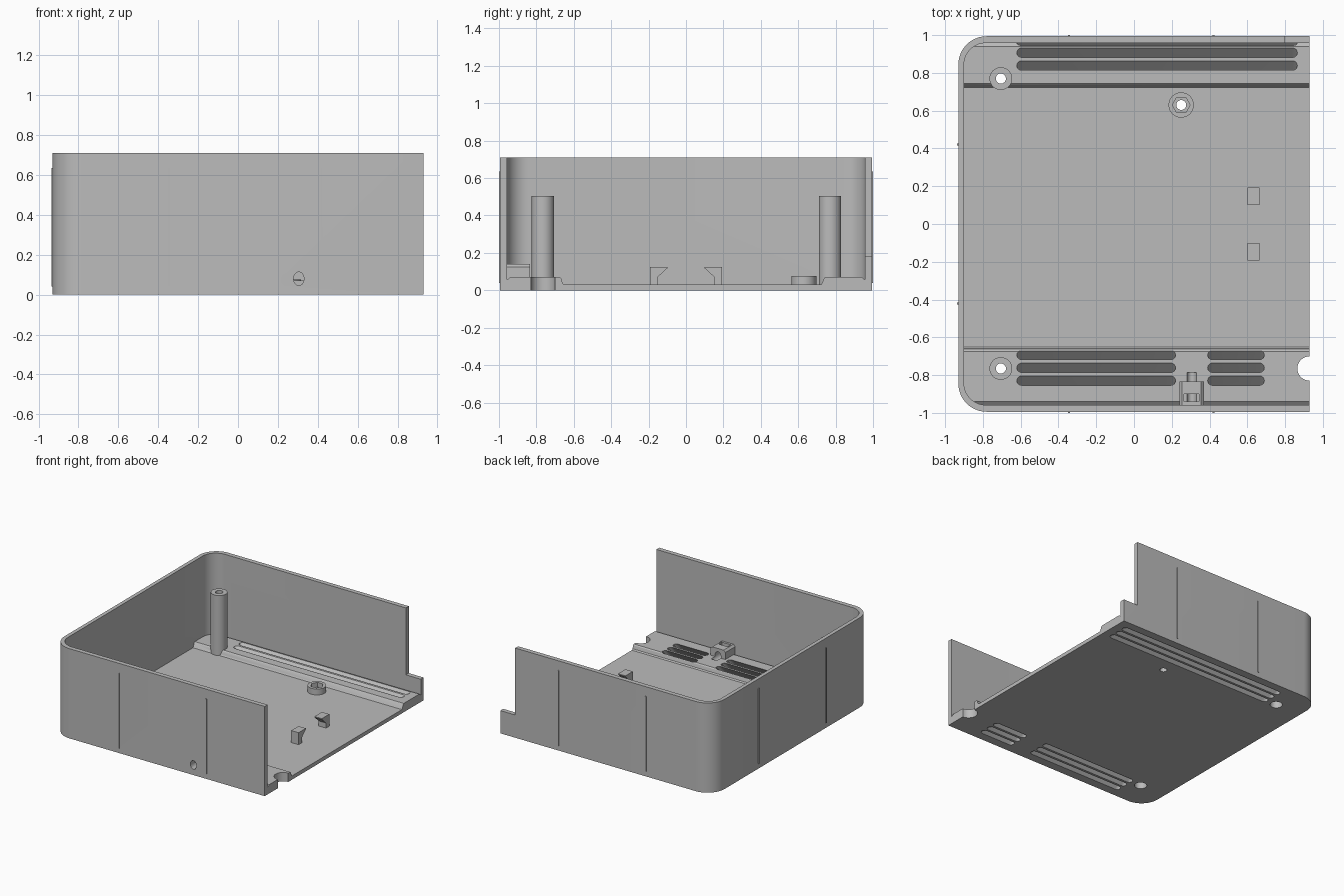
import bpy, bmesh
from math import sin, cos, pi, radians
from mathutils import Vector

if "Cube" in bpy.data.objects:
    bpy.data.objects.remove(bpy.data.objects["Cube"], do_unlink=True)

gray = bpy.data.materials.new("plain_gray")
gray.use_nodes = True
gray.diffuse_color = (0.5, 0.5, 0.5, 1)
gray.node_tree.nodes["Principled BSDF"].inputs["Base Color"].default_value = (0.5, 0.5, 0.5, 1)


# Prism along an axis: 2D points are (y,z), (x,z) or (x,y); shift slides the far end
def prism(name, pts, axis, a, b, shift=(0, 0, 0)):
    def place(p, t):
        return Vector({"x": (t, p[0], p[1]), "y": (p[0], t, p[1]), "z": (p[0], p[1], t)}[axis])
    bm = bmesh.new()
    low = [bm.verts.new(place(p, a)) for p in pts]
    high = [bm.verts.new(place(p, b) + Vector(shift)) for p in pts]
    bm.faces.new(low)
    bm.faces.new(high)
    n = len(pts)
    for i in range(n):
        j = (i + 1) % n
        bm.faces.new((low[i], low[j], high[j], high[i]))
    bmesh.ops.recalc_face_normals(bm, faces=bm.faces)
    mesh = bpy.data.meshes.new(name)
    bm.to_mesh(mesh)
    bm.free()
    mesh.materials.append(gray)
    obj = bpy.data.objects.new(name, mesh)
    bpy.context.collection.objects.link(obj)
    return obj


def rect(x0, x1, y0, y1):
    return [(x0, y0), (x1, y0), (x1, y1), (x0, y1)]


def box(name, x0, x1, y0, y1, z0, z1):
    return prism(name, rect(x0, x1, y0, y1), "z", z0, z1)


def ellipse(cx, cy, rx, ry, n=32):
    return [(cx + rx * cos(2 * pi * i / n), cy + ry * sin(2 * pi * i / n)) for i in range(n)]


def disc(name, x, y, r, z0, z1, n=32):
    return prism(name, ellipse(x, y, r, r, n), "z", z0, z1)


def activate(obj):
    bpy.ops.object.select_all(action="DESELECT")
    obj.select_set(True)
    bpy.context.view_layer.objects.active = obj


def boolean(obj, tool, operation="DIFFERENCE", keep=False):
    mod = obj.modifiers.new("cut", "BOOLEAN")
    mod.operation, mod.object, mod.solver = operation, tool, "EXACT"
    activate(obj)
    bpy.ops.object.modifier_apply(modifier=mod.name)
    tool.hide_render = True
    if not keep:
        bpy.data.objects.remove(tool, do_unlink=True)


# Plan outline, rounded on the closed end only
def outline(x0, x1, half, r, n=12):
    arc = [i * pi / 2 / n for i in range(n + 1)]
    back = [(x0 + r - r * sin(t), half - r + r * cos(t)) for t in arc]
    front = [(x, -y) for x, y in reversed(back)]
    return [(x1, half)] + back + front + [(x1, -half)]


# Case: outer block minus a cavity whose underside follows the stepped floor
OPEN, SIDE, INNER = 0.93, 0.994, 0.958
case = prism("case_shell", outline(-0.93, OPEN, SIDE, 0.15), "z", 0, 0.71)
cavity = prism("cavity", outline(-0.9, 1.2, INNER, 0.115), "z", 0.01, 1)
floor_line = [(-1.1, 0.055), (-INNER, 0.055), (-0.94, 0.07), (-0.675, 0.07), (-0.667, 0.063),
              (-0.66, 0.038), (-0.65, 0.03), (0.722, 0.03), (0.728, 0.038), (0.737, 0.063),
              (0.745, 0.07), (0.94, 0.07), (INNER, 0.055), (1.1, 0.055)]
above = prism("above_floor", floor_line + [(1.1, 0.9), (-1.1, 0.9)], "x", -1.1, 1.1)
boolean(cavity, above, "INTERSECT")
boolean(case, cavity)

# Lowered end of the back wall and the half-round screw notch in the floor
boolean(case, box("wall_step", 0.8, 1.1, 0.9, 1.1, 0.18, 0.9))
boolean(case, disc("edge_notch", OPEN, -0.765, 0.065, -0.1, 0.09))


# Slanted vent slots
def slot(x0, x1, y_top):
    r, n = 0.025, 8
    right = [(x1 - r + r * cos(t), r * sin(t)) for t in (pi * i / n - pi / 2 for i in range(n + 1))]
    left = [(x0 + x1 - x, -y) for x, y in right]
    z0, z1 = -0.02, 0.085
    pts = [(x, y + y_top + z0 - 0.07) for x, y in right + left]
    cutter = prism("slot", pts, "z", z0, z1, (0, z1 - z0, 0))
    boolean(cutter, box("slot_limit", -1, 1, -INNER, INNER, -1, 1), "INTERSECT")
    boolean(case, cutter)


for k in range(3):
    slot(-0.62, 0.865, 0.975 - 0.068 * k)
    slot(-0.62, 0.22, -0.693 - 0.068 * k)
    slot(0.39, 0.69, -0.693 - 0.068 * k)

# Tall screw posts with a counterbore from below
parts = [case]
for name, y in (("back_screw_post", 0.77), ("front_screw_post", -0.765)):
    post = disc(name, -0.705, y, 0.06, 0.01, 0.505)
    for r, top in ((0.045, 0.35), (0.027, 0.9)):
        tool = disc("screw_hole", -0.705, y, r, -0.1, top)
        boolean(case, tool, keep=True)
        boolean(post, tool)
    parts.append(post)

# Short standoff with a hexagonal nut pocket
standoff = disc("nut_standoff", 0.25, 0.63, 0.067, 0.01, 0.077)
boolean(standoff, disc("nut_pocket", 0.25, 0.63, 0.047, 0.04, 0.2, 6))
tool = disc("nut_hole", 0.25, 0.63, 0.026, -0.1, 0.2)
boolean(case, tool, keep=True)
boolean(standoff, tool)
parts.append(standoff)

# Pair of facing board clips
hook = [(0.192, 0.02), (0.192, 0.125), (0.1, 0.125), (0.1, 0.118), (0.152, 0.07), (0.152, 0.02)]
for name, s in (("back_clip", 1), ("front_clip", -1)):
    parts.append(prism(name, [(s * y, z) for y, z in hook], "x", 0.6, 0.665))

# Cable holder on the front wall, with a tie slot and a bore through the wall
arch = [(0.24, 0.05), (0.37, 0.05), (0.37, 0.125), (0.355, 0.14), (0.255, 0.14), (0.24, 0.125)]
holder = prism("cable_holder", arch, "y", -0.97, -0.835)
boolean(holder, box("tie_slot", 0.265, 0.345, -0.94, -0.9, 0.06, 0.3))
bore = prism("cable_bore", ellipse(0.305, 0.08, 0.026, 0.034), "y", -1.1, -0.785)
boolean(case, bore, keep=True)
boolean(holder, bore)
parts.append(holder)

# Thin upright ribs on the outside walls
for i, x in enumerate((-0.345, 0.42)):
    for name, s in (("back", 1), ("front", -1)):
        y0, y1 = sorted((s * 0.98, s * 1.0))
        parts.append(box(f"{name}_rib_{i + 1}", x - 0.005, x + 0.005, y0, y1, 0.04, 0.635))
for i, y in enumerate((-0.42, 0.42)):
    parts.append(box(f"end_rib_{i + 1}", -0.936, -0.915, y - 0.005, y + 0.005, 0.04, 0.635))

for obj in parts:
    activate(obj)
    bpy.ops.object.shade_smooth_by_angle(angle=radians(30))
